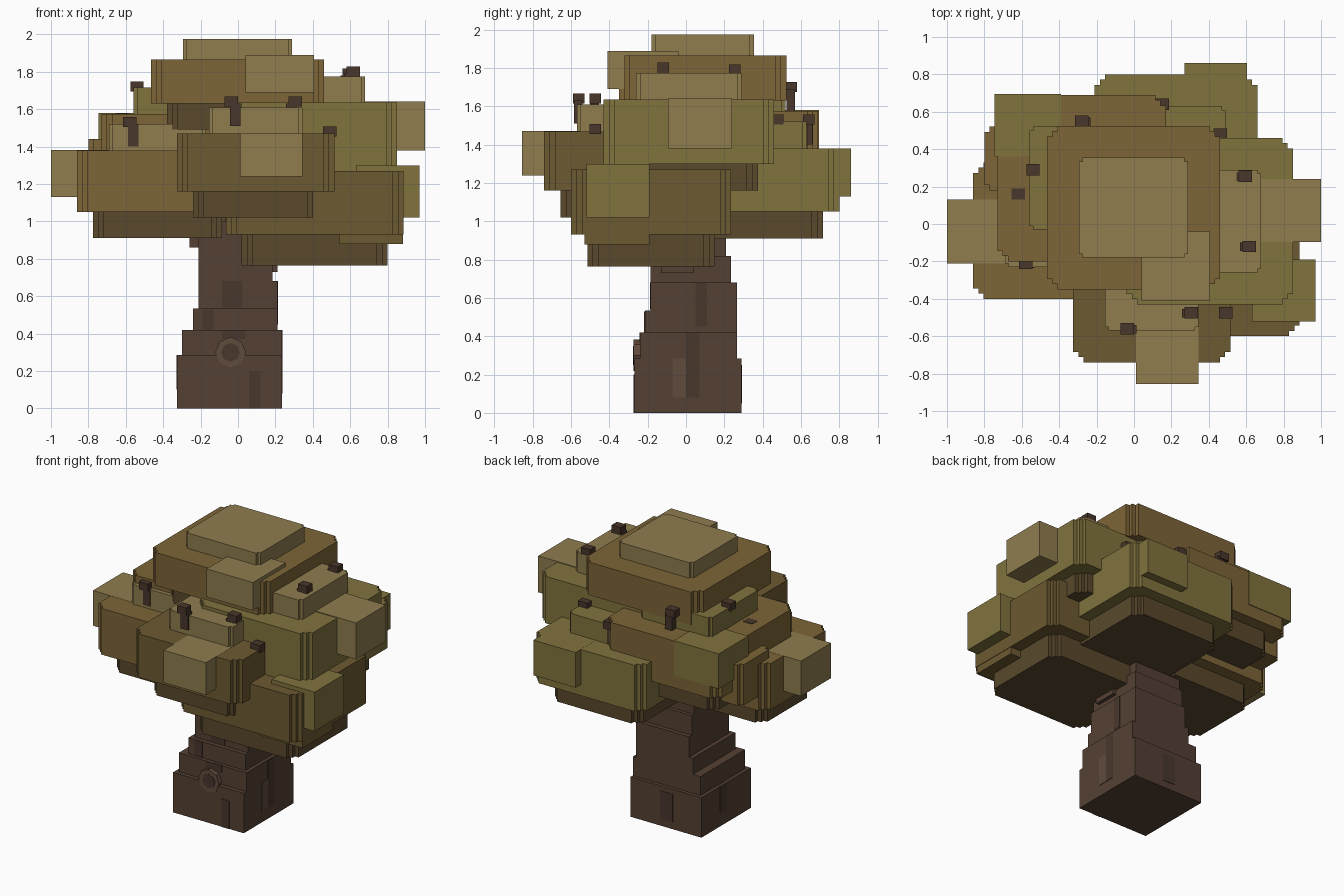
import bpy, bmesh, math

if "Cube" in bpy.data.objects:
    bpy.data.objects.remove(bpy.data.objects["Cube"])

def mat(name, rgb):
    m = bpy.data.materials.new(name)
    m.diffuse_color = [(c / 255) ** 2.2 for c in rgb] + [1]
    m.use_nodes = True
    m.node_tree.nodes["Principled BSDF"].inputs["Base Color"].default_value = m.diffuse_color
    return m

TAN = mat("tan_leaf", (142, 124, 80))
OLIVE = mat("olive_leaf", (128, 114, 64))
BROWN = mat("brown_leaf", (124, 101, 58))
DEEP = mat("deep_leaf", (108, 90, 52))
SHADE = mat("shade_leaf", (90, 74, 48))
BARK = mat("bark", (85, 66, 54))
BARK_DARK = mat("bark_dark", (74, 58, 47))
BARK_LIGHT = mat("bark_light", (96, 76, 62))

def block(name, x, y, z, material, steps=0, s=0.028):
    """Upright block (ranges in x, y, z) whose corners are cut in small stairs."""
    (x0, x1), (y0, y1) = x, y
    stair = [(0, steps * s)]
    for i in range(steps):
        stair += [((i + 1) * s, (steps - i) * s), ((i + 1) * s, (steps - i - 1) * s)]
    pts = [(x0 + a, y0 + b) for a, b in stair]
    pts += [(x1 - a, y0 + b) for a, b in reversed(stair)]
    pts += [(x1 - a, y1 - b) for a, b in stair]
    pts += [(x0 + a, y1 - b) for a, b in reversed(stair)]
    bm = bmesh.new()
    base = bm.faces.new([bm.verts.new((px, py, z[0])) for px, py in pts])
    ext = bmesh.ops.extrude_face_region(bm, geom=[base])["geom"]
    bmesh.ops.translate(bm, vec=(0, 0, z[1] - z[0]),
                        verts=[g for g in ext if isinstance(g, bmesh.types.BMVert)])
    bmesh.ops.recalc_face_normals(bm, faces=bm.faces)
    me = bpy.data.meshes.new(name)
    bm.to_mesh(me)
    bm.free()
    me.materials.append(material)
    ob = bpy.data.objects.new(name, me)
    bpy.context.collection.objects.link(ob)
    return ob

def inset(r, d):
    return (r[0] + d, r[1] - d)

# Stepped trunk
for i, (x, y, z) in enumerate([
        ((-0.325, 0.235), (-0.27, 0.29), (0, 0.285)),
        ((-0.30, 0.235), (-0.24, 0.265), (0.285, 0.42)),
        ((-0.24, 0.21), (-0.215, 0.265), (0.42, 0.535)),
        ((-0.21, 0.21), (-0.185, 0.265), (0.535, 0.68)),
        ((-0.21, 0.185), (-0.185, 0.235), (0.68, 0.82)),
        ((-0.21, 0.16), (-0.185, 0.21), (0.82, 1.0))]):
    block(f"trunk_{i}", x, y, z, BARK)

# Limb stubs under the crown
block("limb_left", (-0.26, -0.18), (-0.1, 0.1), (0.86, 0.95), BARK)
block("limb_right", (0.1, 0.21), (-0.13, 0.04), (0.73, 0.80), BARK)

# Bark patches: (x, y, z, material), almost flush with the trunk
e = 0.003
for i, (x, y, z, m) in enumerate([
        ((-0.085, 0.025), (-0.185 - e, -0.17), (0.54, 0.68), BARK_DARK),
        ((-0.19, -0.13), (-0.215 - e, -0.2), (0.42, 0.53), BARK_DARK),
        ((-0.085, 0.04), (-0.24 - e, -0.22), (0.37, 0.42), BARK_DARK),
        ((0.06, 0.12), (-0.27 - e, -0.25), (0.0, 0.2), BARK_DARK),
        ((0.22, 0.235 + e), (-0.07, 0.0), (0.08, 0.285), BARK_LIGHT),
        ((0.22, 0.235 + e), (0.0, 0.07), (0.08, 0.42), BARK_DARK),
        ((0.2, 0.21 + e), (0.05, 0.11), (0.45, 0.68), BARK_DARK),
        ((-0.325 - e, -0.3), (0.0, 0.08), (0.1, 0.285), BARK_DARK),
        ((-0.1, 0.0), (0.28, 0.29 + e), (0.05, 0.25), BARK_DARK)]):
    block(f"bark_patch_{i}", x, y, z, m)

# Octagonal knot on the front
for name, r, yk, m in (("knot_rim", 0.082, -0.273, BARK_LIGHT), ("knot_core", 0.05, -0.276, BARK_DARK)):
    bpy.ops.mesh.primitive_cylinder_add(vertices=8, radius=r, depth=0.04,
        location=(-0.04, yk + 0.02, 0.3), rotation=(math.pi / 2, 0, math.pi / 8 * 0))
    ob = bpy.context.object
    ob.name = name
    ob.data.materials.append(m)

# Leaf clusters: body ranges and colour, cap colour, then the side lump and colour
clusters = {
    "left": ((-0.86, 0.0), (-0.40, 0.33), (1.05, 1.38), BROWN, TAN,
             (-1.0, -0.66), (-0.21, 0.13), (1.13, 1.381), TAN),
    "front": ((-0.325, 0.515), (-0.74, 0.1), (1.16, 1.47), DEEP, TAN,
              (0.01, 0.345), (-0.855, -0.52), (1.24, 1.471), TAN),
    "low_right": ((-0.065, 0.885), (-0.60, 0.235), (0.93, 1.27), DEEP, OLIVE,
                  (0.63, 0.97), (-0.52, -0.19), (1.02, 1.30), OLIVE),
    "right": ((-0.04, 0.85), (-0.43, 0.46), (1.30, 1.635), OLIVE, TAN,
              (0.66, 1.0), (-0.095, 0.24), (1.38, 1.64), TAN),
    "back": ((-0.21, 0.66), (-0.05, 0.80), (1.05, 1.38), OLIVE, OLIVE,
             (0.27, 0.605), (0.52, 0.86), (1.13, 1.381), OLIVE),
    "back_left": ((-0.73, 0.17), (-0.2, 0.69), (1.24, 1.575), BROWN, OLIVE,
                  (-0.745, -0.39), (0.36, 0.695), (1.33, 1.58), OLIVE),
    "top": ((-0.465, 0.46), (-0.35, 0.525), (1.63, 1.865), BROWN, TAN,
            (0.04, 0.405), (-0.41, -0.04), (1.69, 1.89), TAN),
}
for name, (x, y, z, body, cap, lx, ly, lz, lump) in clusters.items():
    rise = 0.11 if name == "top" else 0.14
    drop = 0.165 if name == "low_right" else 0.14
    block(name + "_leaf_body", x, y, z, body, 2)
    block(name + "_leaf_cap", inset(x, 0.17), inset(y, 0.17), (z[1] - 0.05, z[1] + rise), cap, 1, 0.02)
    block(name + "_leaf_underside", inset(x, 0.085), inset(y, 0.085), (z[0] - drop, z[0] + 0.05), SHADE, 2)
    block(name + "_leaf_lump", lx, ly, lz, lump)

# Extra lumps
block("low_right_lower_lump", (0.54, 0.882), (-0.53, -0.19), (0.88, 1.2), DEEP)
block("left_rear_lump", (-0.80, -0.4), (0.18, 0.52), (1.15, 1.44), BROWN, 1)

# Twigs poking out of the leaves: two small cubes each
for i, (x, y, z) in enumerate([
        (-0.28, 0.55, 1.70), (0.15, 0.64, 1.53), (-0.54, 0.29, 1.72), (-0.62, 0.16, 1.55),
        (-0.58, -0.21, 1.53), (-0.035, -0.56, 1.64), (0.305, -0.475, 1.64), (0.46, 0.48, 1.53),
        (0.595, 0.255, 1.79), (0.615, -0.12, 1.80), (0.49, -0.475, 1.48)]):
    side = -1 if x < 0 else 1
    block(f"twig_tip_{i}", inset((x - 0.04, x + 0.04), 0.004), (y - 0.03, y + 0.03), (z - 0.025, z + 0.028), BARK_DARK)
    xs = x - side * 0.02
    block(f"twig_stem_{i}", (xs - 0.028, xs + 0.028), (y - 0.025, y + 0.02), (z - 0.13, z - 0.01), BARK_DARK)
